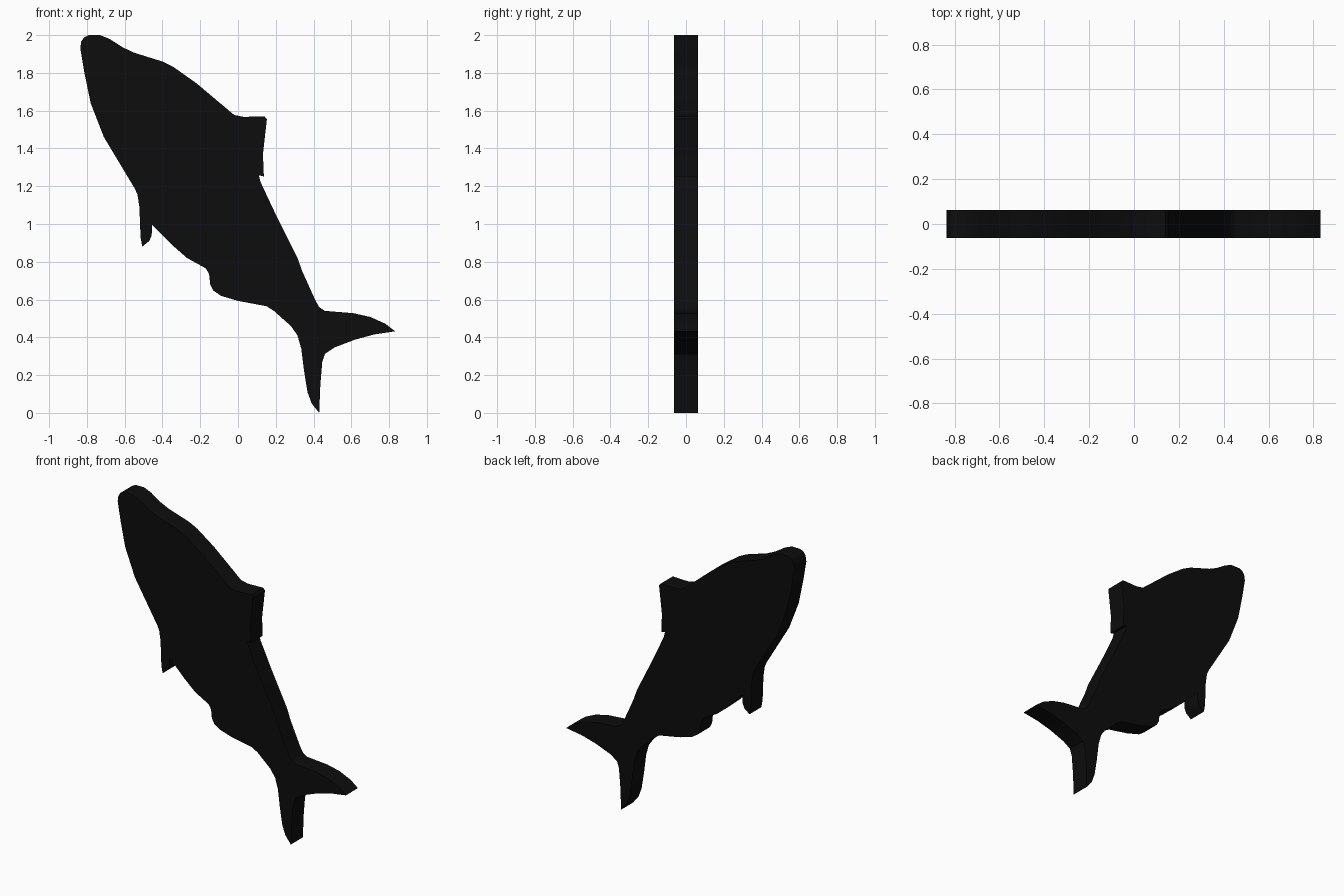
import bpy, bmesh, math

if "Cube" in bpy.data.objects:
    bpy.data.objects.remove(bpy.data.objects["Cube"])

HALF = 0.0625  # half thickness of the plaque

black = bpy.data.materials.new("near black")
black.diffuse_color = (0.004, 0.004, 0.004, 1)
black.use_nodes = True
black.node_tree.nodes["Principled BSDF"].inputs["Base Color"].default_value = black.diffuse_color

# Silhouette sections (x, z), running clockwise from the snout
back = [(-.835, 1.93), (-.83, 1.965), (-.815, 1.988), (-.79, 2), (-.73, 2), (-.68, 1.98),
        (-.61, 1.935), (-.55, 1.907), (-.40, 1.86), (-.34, 1.83), (-.22, 1.745), (-.02, 1.577)]
dorsal_fin = [(.03, 1.567), (.14, 1.57), (.153, 1.555), (.132, 1.37), (.137, 1.252), (.11, 1.258)]
rear_back = [(.12, 1.22), (.2, 1.05), (.315, .82), (.34, .75), (.41, .595), (.43, .56)]
tail = [(.46, .54), (.61, .528), (.70, .508), (.78, .472), (.832, .432), (.72, .415),
        (.62, .388), (.51, .346), (.46, .312), (.446, .27), (.436, .15), (.43, 0),
        (.39, .05), (.368, .11), (.35, .22), (.335, .34), (.315, .41)]
belly = [(.28, .46), (.19, .54), (.15, .565), (0, .593), (-.09, .62), (-.13, .647),
         (-.147, .68), (-.153, .735), (-.17, .765), (-.27, .82), (-.35, .89), (-.455, .995)]
belly_fin = [(-.457, .94), (-.47, .91), (-.507, .88), (-.516, .93), (-.522, 1.09), (-.532, 1.155)]
throat = [(-.545, 1.185), (-.71, 1.46), (-.78, 1.64), (-.815, 1.81)]

# Extrude the whole silhouette into a slab
outline = back + dorsal_fin + rear_back + tail + belly + belly_fin + throat
bm = bmesh.new()
face = bm.faces.new([bm.verts.new((x, -HALF, z)) for x, z in outline])
ext = bmesh.ops.extrude_face_region(bm, geom=[face], use_keep_orig=True)
bmesh.ops.translate(bm, vec=(0, 2 * HALF, 0),
                    verts=[v for v in ext["geom"] if isinstance(v, bmesh.types.BMVert)])
bmesh.ops.recalc_face_normals(bm, faces=bm.faces)
bmesh.ops.triangulate(bm, faces=[f for f in bm.faces if len(f.verts) > 4])

mesh = bpy.data.meshes.new("fish_plaque")
bm.to_mesh(mesh)
bm.free()
mesh.materials.append(black)
fish = bpy.data.objects.new("fish_plaque", mesh)
bpy.context.collection.objects.link(fish)

# Smooth rim, sharp front and back edges
bpy.context.view_layer.objects.active = fish
fish.select_set(True)
bpy.ops.object.shade_smooth_by_angle(angle=math.radians(30))
